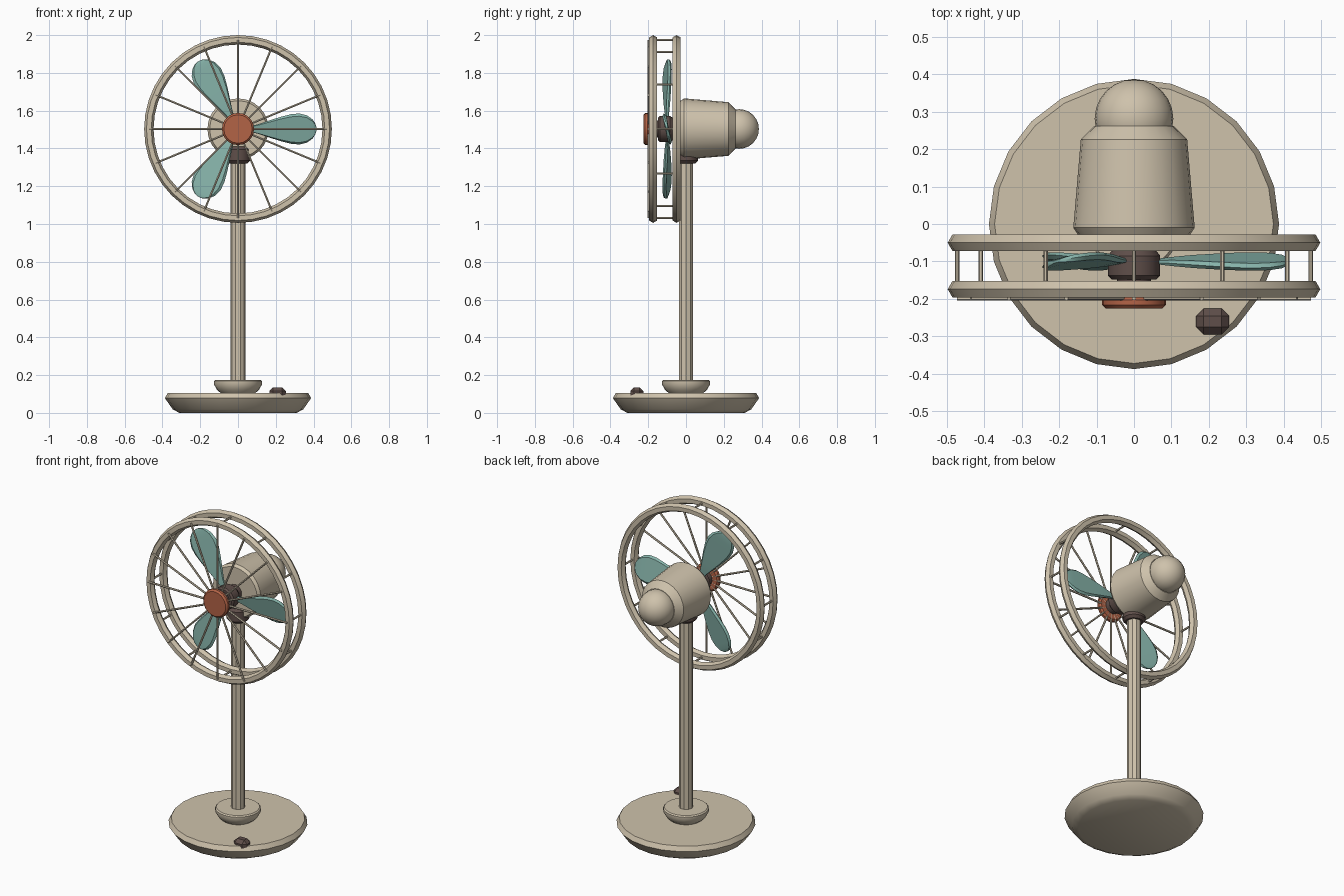
import bpy, bmesh, math
from mathutils import Matrix, Vector

cube = bpy.data.objects.get("Cube")
if cube:
    bpy.data.objects.remove(cube, do_unlink=True)

AXIS_Z = 1.503      # height of the fan axis
RING_R = 0.472      # cage ring centreline radius


def material(name, rgb):
    m = bpy.data.materials.new(name)
    m.use_nodes = True
    m.diffuse_color = (*rgb, 1)
    m.node_tree.nodes["Principled BSDF"].inputs["Base Color"].default_value = (*rgb, 1)
    return m


CREAM = material("cream", (0.62, 0.54, 0.41))
TEAL = material("teal", (0.24, 0.45, 0.40))
RUST = material("rust_orange", (0.45, 0.125, 0.062))
BROWN = material("dark_brown", (0.115, 0.077, 0.068))

# Turns a z-axis lathe so that its axis runs along +y at fan height
FAN = Matrix.Translation((0, 0, AXIS_Z)) @ Matrix.Rotation(-math.pi / 2, 4, 'X')


def finish(name, bm, mat, matrix=Matrix(), angle=35):
    bmesh.ops.recalc_face_normals(bm, faces=bm.faces)
    mesh = bpy.data.meshes.new(name)
    bm.transform(matrix)
    bm.to_mesh(mesh)
    bm.free()
    mesh.materials.append(mat)
    mesh.shade_smooth()
    mesh.set_sharp_from_angle(angle=math.radians(angle))
    obj = bpy.data.objects.new(name, mesh)
    bpy.context.collection.objects.link(obj)
    return obj


def loft(bm, rings):
    """Skin closed loops of points and cap both ends."""
    loops = [[bm.verts.new(p) for p in ring] for ring in rings]
    n = len(loops[0])
    for a, b in zip(loops, loops[1:]):
        for i in range(n):
            j = (i + 1) % n
            bm.faces.new((a[i], a[j], b[j], b[i]))
    bm.faces.new(loops[0])
    bm.faces.new(loops[-1])


def lathe(name, profile, mat, sides, matrix=Matrix(), angle=35):
    """Revolve (radius, height) points about z."""
    bm = bmesh.new()
    turns = [2 * math.pi * i / sides for i in range(sides)]
    loft(bm, [[(r * math.cos(t), r * math.sin(t), h) for t in turns] for r, h in profile])
    return finish(name, bm, mat, matrix, angle)


def rod(name, start, end, radius, mat):
    start, end = Vector(start), Vector(end)
    d = end - start
    turn = d.to_track_quat('Z', 'Y').to_matrix().to_4x4()
    return lathe(name, [(radius, 0), (radius, d.length)], mat, 6,
                 Matrix.Translation(start) @ turn, 20)


def on_circle(radius, angle, y):
    return (radius * math.cos(angle), y, AXIS_Z + radius * math.sin(angle))


# Stand
lathe("base", [(0.31, 0), (0.345, 0.018), (0.387, 0.078), (0.372, 0.105)], CREAM, 24)
lathe("base_collar", [(0.085, 0.1), (0.11, 0.12), (0.127, 0.15), (0.127, 0.168), (0.12, 0.175)],
      CREAM, 24)
lathe("pole", [(0.04, 0.15), (0.04, 1.36)], CREAM, 10, angle=20)
lathe("neck", [(0.05, 1.32), (0.064, 1.335), (0.064, 1.395), (0.052, 1.41)], BROWN, 16)

# Control knob on the base
bm = bmesh.new()
bmesh.ops.create_cube(bm, size=1)
bmesh.ops.scale(bm, vec=(0.088, 0.07, 0.065), verts=bm.verts)
bmesh.ops.bevel(bm, geom=bm.edges[:], offset=0.02, segments=1, affect='EDGES')
finish("knob", bm, BROWN, Matrix.Translation((0.21, -0.26, 0.103)), 20)

# Motor housing and rounded rear cap
lathe("motor_housing", [(0.15, -0.028), (0.162, -0.01), (0.142, 0.225), (0.105, 0.262)],
      CREAM, 24, FAN)
bm = bmesh.new()
bmesh.ops.create_uvsphere(bm, u_segments=24, v_segments=12, radius=0.105)
finish("rear_cap", bm, CREAM, FAN @ Matrix.Translation((0, 0, 0.281)))

# Shaft, hub and front badge disc
lathe("shaft", [(0.045, -0.19), (0.045, 0)], BROWN, 16, FAN)
lathe("hub", [(0.06, -0.148), (0.07, -0.138), (0.07, -0.085), (0.06, -0.072)], BROWN, 16, FAN)
lathe("front_cap", [(0.075, -0.226), (0.085, -0.216), (0.085, -0.203), (0.075, -0.193)],
      RUST, 20, FAN)

# Cage rings with six-sided section
for name, y in (("rear_ring", -0.05), ("front_ring", -0.174)):
    bm = bmesh.new()
    grid = []
    for i in range(40):
        t = 2 * math.pi * i / 40
        sect = [math.pi * k / 3 for k in range(6)]
        grid.append([bm.verts.new(on_circle(RING_R + 0.025 * math.cos(a), t,
                                            y + 0.025 * math.sin(a))) for a in sect])
    for i in range(40):
        a, b = grid[i], grid[(i + 1) % 40]
        for k in range(6):
            m = (k + 1) % 6
            bm.faces.new((a[k], a[m], b[m], b[k]))
    finish(name, bm, CREAM)

# Front spokes and bars joining the two rings
for i in range(16):
    t = math.tau * i / 16
    rod(f"spoke_{i + 1}", on_circle(0.04, t, -0.198), on_circle(RING_R, t, -0.198), 0.006, CREAM)
for i in range(12):
    t = math.tau * i / 12
    rod(f"cage_bar_{i + 1}", on_circle(RING_R, t, -0.174), on_circle(RING_R, t, -0.05),
        0.006, CREAM)

# Three pitched teardrop blades: (distance, half width, half thickness)
STATIONS = [(0.05, 0.012, 0.004), (0.1, 0.024, 0.008), (0.16, 0.044, 0.01), (0.22, 0.064, 0.01),
            (0.28, 0.08, 0.01), (0.325, 0.084, 0.01), (0.365, 0.074, 0.01),
            (0.395, 0.052, 0.009), (0.41, 0.028, 0.006), (0.415, 0.01, 0.003)]
SECTION = [(1, 0), (0.85, 1), (-0.85, 1), (-1, 0), (-0.85, -1), (0.85, -1)]
for i in range(3):
    bm = bmesh.new()
    loft(bm, [[(r, t * b, w * a) for a, b in SECTION] for r, w, t in STATIONS])
    place = (Matrix.Translation((0, -0.1, AXIS_Z)) @ Matrix.Rotation(-math.tau * i / 3, 4, 'Y')
             @ Matrix.Rotation(math.radians(12), 4, 'X'))
    finish(f"blade_{i + 1}", bm, TEAL, place, 30)
